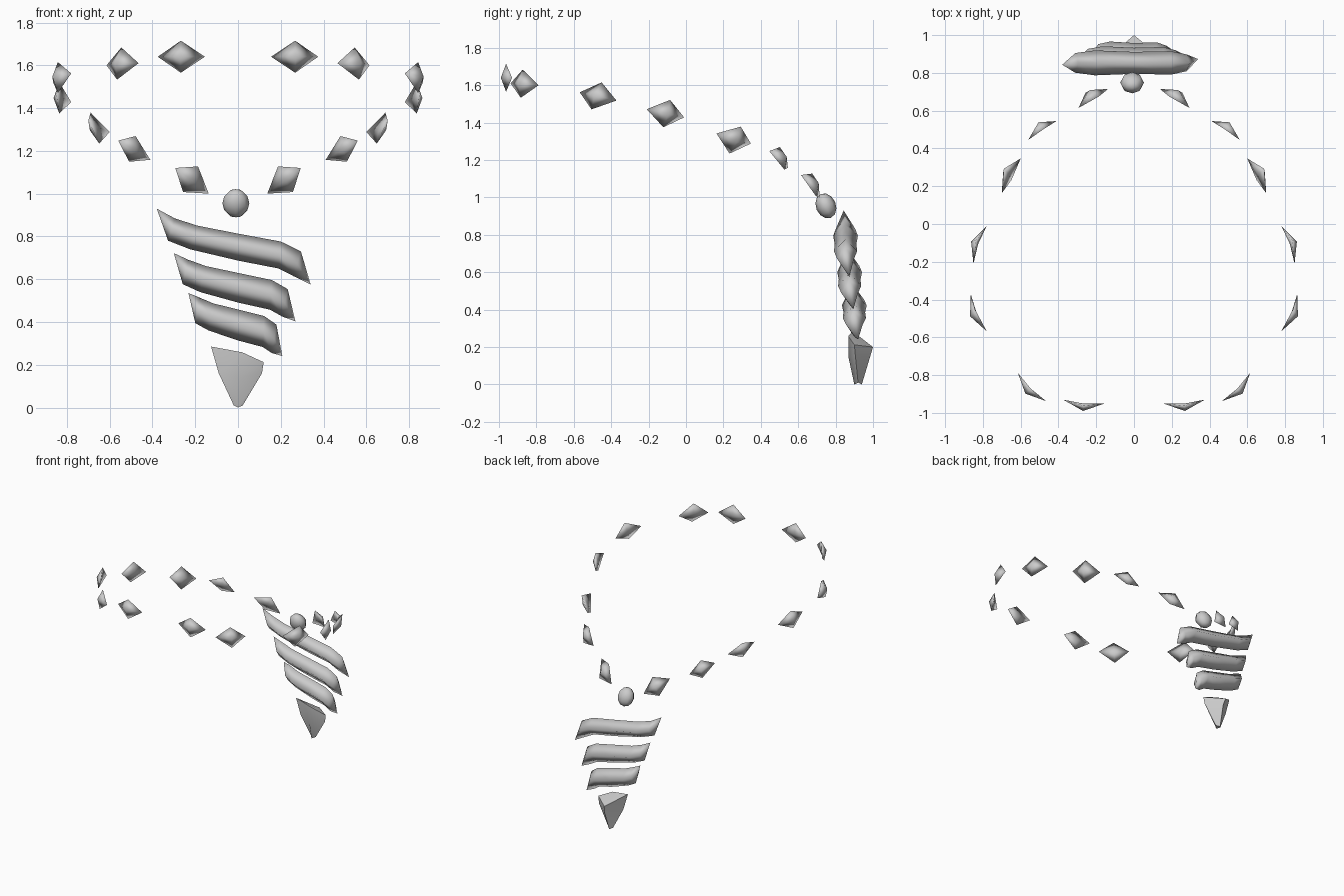
import bpy
import bmesh
from math import radians
from mathutils import Vector

default_cube = bpy.data.objects.get("Cube")
if default_cube:
    bpy.data.objects.remove(default_cube, do_unlink=True)

# Single plain grey material
grey = bpy.data.materials.new("plain grey")
grey.use_nodes = True
colour = (0.6, 0.6, 0.6, 1)
grey.diffuse_color = colour
grey.node_tree.nodes["Principled BSDF"].inputs["Base Color"].default_value = colour


def finish(name, bm, smooth_angle=180):
    """Turn a bmesh into a smooth shaded, coloured object."""
    bmesh.ops.recalc_face_normals(bm, faces=bm.faces[:])
    mesh = bpy.data.meshes.new(name)
    bm.to_mesh(mesh)
    bm.free()
    mesh.materials.append(grey)
    obj = bpy.data.objects.new(name, mesh)
    bpy.context.collection.objects.link(obj)
    bpy.ops.object.select_all(action='DESELECT')
    obj.select_set(True)
    bpy.context.view_layer.objects.active = obj
    if smooth_angle < 180:
        bpy.ops.object.shade_smooth_by_angle(angle=radians(smooth_angle))
    else:
        bpy.ops.object.shade_smooth()
    return obj


def loft(bm, rings, start=None, end=None):
    """Bridge rings of points, closing each end with a point or a flat cap."""
    loops = [[bm.verts.new(p) for p in ring] for ring in rings]
    count = len(loops[0])
    for one, two in zip(loops, loops[1:]):
        for i in range(count):
            j = (i + 1) % count
            bm.faces.new((one[i], one[j], two[j], two[i]))
    for loop, point in ((loops[0], start), (loops[-1], end)):
        if point is None:
            bm.faces.new(loop)
        else:
            tip = bm.verts.new(point)
            for i in range(count):
                bm.faces.new((loop[i], loop[(i + 1) % count], tip))


def diamond(name, centre, along, up, side):
    """Flattened diamond bead whose peak points out of the loop."""
    flip = Vector((side, 1, 1))
    c, a, b = (Vector(v) * flip for v in (centre, along, up))
    n = a.cross(b).normalized()
    if n.x * c.x + n.y * c.y < 0:
        n = -n
    rim = c + n * 0.022
    bm = bmesh.new()
    loft(bm, [[c + a, rim + b, c - a, rim - b]], c + n * 0.05, None)
    bottom = [f for f in bm.faces if len(f.verts) == 4]
    bmesh.ops.poke(bm, faces=bottom)
    finish(name, bm)


# Necklace beads: centre, half length and half height directions
beads = [
    ((.265, -.94, 1.64), (.11, .01, 0), (0, 0, .075)),
    ((.54, -.863, 1.605), (.075, .075, -.005), (-.01, .005, .075)),
    ((.822, -.47, 1.54), (.042, .098, -.022), (0, .027, .072)),
    ((.815, -.11, 1.45), (-.035, .1, -.022), (0, .018, .073)),
    ((.65, .255, 1.315), (-.05, .092, -.027), (.02, .03, .072)),
    ((.485, .495, 1.203), (-.075, .05, -.045), (-.015, -.012, .06)),
    ((.215, .665, 1.06), (-.078, .05, -.06), (-.035, -.01, .06)),
]
for number, bead in enumerate(beads, 1):
    for label, side in (("left", 1), ("right", -1)):
        diamond(f"{label}_bead_{number}", *bead, side)

# Round bead joining the loop to the pendant
bm = bmesh.new()
bmesh.ops.create_uvsphere(bm, u_segments=8, v_segments=6, radius=0.063)
ball = finish("round_bead", bm)
ball.scale = (1, 0.85, 1.1)
ball.rotation_euler.x = 0.4
ball.location = (-.01, .748, .955)

# Slanted pendant bands: x, height offset, half height, lean, half depth
stations = [
    (-.311, .082, .052, .016, .052),
    (-.207, .045, .055, .018, .066),
    (0, 0, .063, 0, .058),
    (.195, -.037, .063, .005, .062),
    (.277, -.078, .058, .017, .045),
]


def band(name, y, z, wide, drop, thick):
    rings = []
    for x, rise, half, lean, deep in stations:
        px, pz, h = x * wide, z + rise * drop, half * thick
        rings.append([
            (px + lean * wide, y, pz + h), (px, y - deep, pz),
            (px - lean * wide, y, pz - h), (px, y + deep, pz)])
    bm = bmesh.new()
    loft(bm, rings, (-.38 * wide, y - .01, z + .18 * drop),
         (.34 * wide, y + .02, z - .175 * drop))
    finish(name, bm)


band("top_band", .853, .75, 1, 1, 1)
band("middle_band", .875, .56, .79, .9, 1.1)
band("bottom_band", .9, .386, .61, .83, 1.15)

# Pointed pendant end: left, front, right and back corners per level
bm = bmesh.new()
loft(bm, [
    [(-.02, .92, .01), (0, .9, 0), (.022, .92, .01), (0, .94, 0)],
    [(-.09, .895, .16), (0, .87, .14), (.112, .905, .16), (.01, .985, .15)],
    [(-.126, .89, .285), (.02, .868, .258), (.12, .9, .212), (0, 1, .2)],
], None, (.015, .91, .245))
finish("pendant_point", bm, 50)
